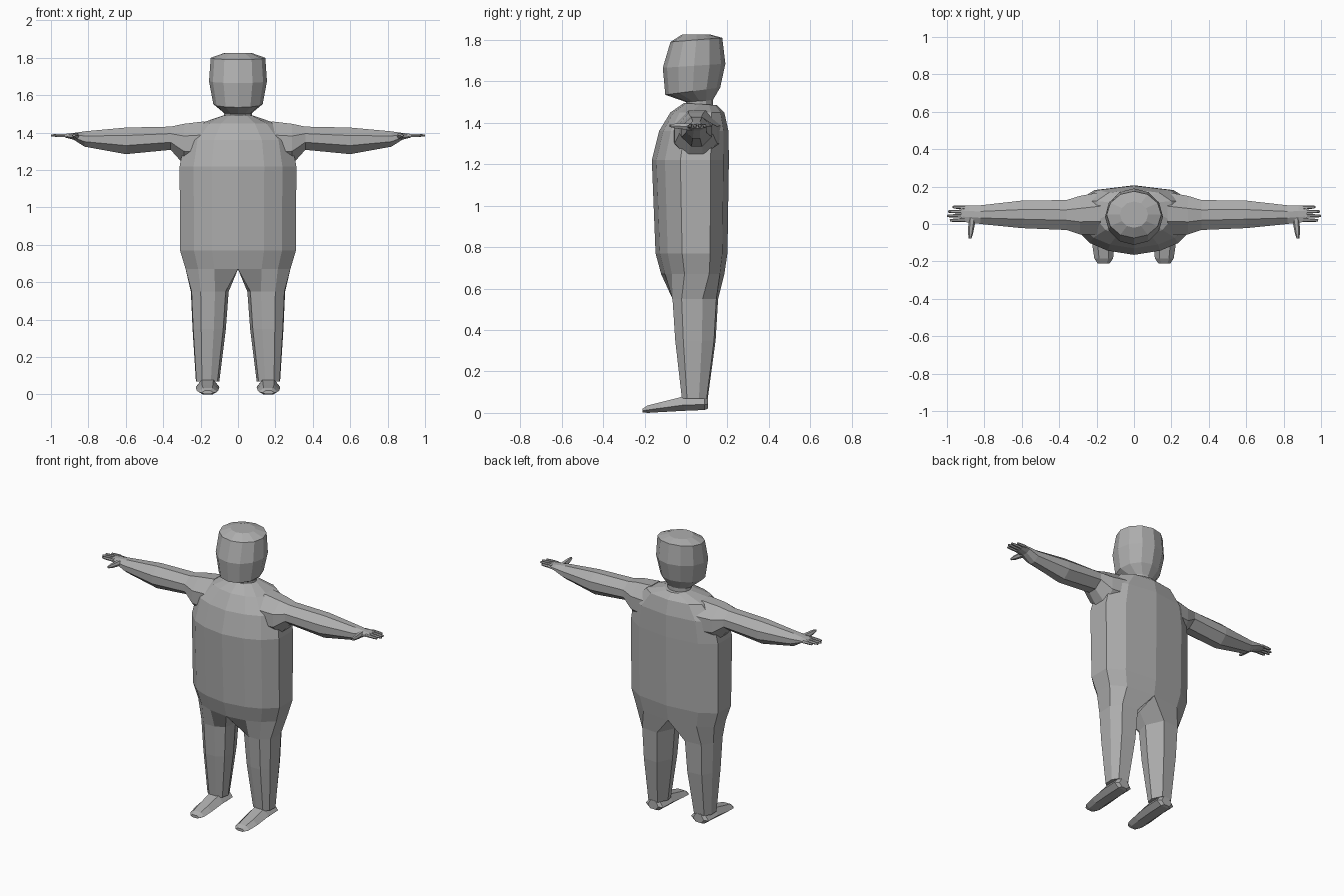
import bpy, bmesh, math
from mathutils import Vector

if "Cube" in bpy.data.objects:
    bpy.data.objects.remove(bpy.data.objects["Cube"])

grey = bpy.data.materials.new("plain_grey")
grey.diffuse_color = (0.42, 0.42, 0.42, 1)
grey.use_nodes = True
grey.node_tree.nodes["Principled BSDF"].inputs["Base Color"].default_value = grey.diffuse_color


def loft(name, rings, cap_start=True, cap_end=True, mirror=False):
    """Skin a list of equal-length point rings with flat faces."""
    bm = bmesh.new()
    rows = [[bm.verts.new(p) for p in ring] for ring in rings]
    n = len(rows[0])
    for a, b in zip(rows, rows[1:]):
        for i in range(n):
            j = (i + 1) % n
            bm.faces.new((a[i], a[j], b[j], b[i]))
    if cap_start:
        bm.faces.new(rows[0][::-1])
    if cap_end:
        bm.faces.new(rows[-1])
    if mirror:
        geo = bmesh.ops.duplicate(bm, geom=bm.verts[:] + bm.edges[:] + bm.faces[:])["geom"]
        for v in geo:
            if isinstance(v, bmesh.types.BMVert):
                v.co.x *= -1
    bmesh.ops.recalc_face_normals(bm, faces=bm.faces[:])
    mesh = bpy.data.meshes.new(name)
    bm.to_mesh(mesh)
    bm.free()
    mesh.materials.append(grey)
    obj = bpy.data.objects.new(name, mesh)
    bpy.context.collection.objects.link(obj)
    return obj


def torso_half(w, front, back):
    """Right half of a torso section, front centre to back centre."""
    d = back - front
    return [(0, front), (.45 * w, front + .06 * d), (.76 * w, front + .17 * d),
            (w, front + .37 * d), (w, front + .76 * d), (.68 * w, back - .07 * d), (0, back)]


def full_ring(half, z):
    left = [(-x, y) for x, y in half[-2:0:-1]]
    return [(x, y, z) for x, y in half + left]


def head_ring(w, front, back, z_front, z_back):
    pts = []
    for i in range(12):
        a = i * math.pi / 6
        t = (1 - math.cos(a)) / 2
        pts.append((w * math.sin(a), front + (back - front) * t, z_front + (z_back - z_front) * t))
    return pts


# torso, open at the hips where the legs join
hip = torso_half(.28, -.12, .185)
torso = [full_ring(hip, .67)]
for w, front, back, z in [(.31, -.147, .20, .77), (.312, -.165, .207, 1.22),
                          (.285, -.13, .205, 1.36), (.20, -.075, .185, 1.45)]:
    torso.append(full_ring(torso_half(w, front, back), z))
torso.append(head_ring(.085, -.01, .15, 1.495, 1.485))
loft("torso", torso, cap_start=False)

# neck and head
loft("head", [
    head_ring(.078, 0, .13, 1.47, 1.47),
    head_ring(.075, 0, .13, 1.50, 1.51),
    head_ring(.132, -.10, .165, 1.535, 1.57),
    head_ring(.155, -.112, .19, 1.665, 1.685),
    head_ring(.146, -.075, .175, 1.79, 1.81),
    head_ring(.075, -.02, .12, 1.825, 1.825)])

# legs, starting from half of the hip section plus a crotch point
leg = [[(x, y, .67) for x, y in hip + [(0, .03)]]]
shape = [(.08, .14), (.36, 0), (.74, 0), (.98, .2), (1, .66), (.8, .96), (.25, 1), (0, .5)]
for x0, x1, y0, y1, z in [(.05, .252, -.065, .155, .55), (.065, .243, -.052, .143, .35),
                          (.10, .225, -.02, .105, .07)]:
    leg.append([(x0 + (x1 - x0) * u, y0 + (y1 - y0) * v, z) for u, v in shape])
loft("legs", leg, cap_start=False, mirror=True)

# feet, lofted from heel to toe
foot = []
for y, x0, x1, z0, z1 in [(.105, .125, .20, .02, .075), (.09, .10, .225, .014, .08),
                          (-.01, .10, .225, .01, .08), (-.12, .105, .222, .004, .052),
                          (-.185, .112, .212, 0, .036), (-.21, .13, .195, .003, .02)]:
    m = (x1 - x0) * .25
    foot.append([(x0 + m, y, z0), (x1 - m, y, z0), (x1, y, z0 + .4 * (z1 - z0)),
                 (x1 - m, y, z1), (x0 + m, y, z1), (x0, y, z0 + .4 * (z1 - z0))])
loft("feet", foot, mirror=True)

# arms, eight-sided sections from shoulder to palm
arm = []
for x, y0, y1, z0, z1 in [(.18, -.06, .17, 1.22, 1.46), (.29, -.055, .15, 1.23, 1.447),
                          (.36, -.032, .128, 1.308, 1.432), (.60, -.022, .125, 1.285, 1.427),
                          (.82, 0, .10, 1.325, 1.407), (.88, .008, .098, 1.363, 1.398),
                          (.925, .012, .098, 1.374, 1.393)]:
    y, z, a, b = (y0 + y1) / 2, (z0 + z1) / 2, (y1 - y0) / 2, (z1 - z0) / 2
    arm.append([(x, y + a * u, z + b * v) for u, v in
                [(-.35, -1), (.35, -1), (1, -.35), (1, .4), (.35, 1), (-.35, 1), (-1, .4), (-1, -.35)]])
loft("arms", arm, mirror=True)


def digit(name, start, end, r0, r1):
    a, b = Vector(start), Vector(end)
    side = (b - a).cross(Vector((0, 0, 1))).normalized()
    rings = []
    for t, r in [(0, r0), (.75, (r0 + r1) / 2), (1, r1)]:
        c = a.lerp(b, t)
        rings.append([c + side * r * u + Vector((0, 0, r * v))
                      for u, v in [(-1, 0), (-.5, -.85), (.5, -.85), (1, 0), (.5, .85), (-.5, .85)]])
    loft(name, rings, mirror=True)


# fingers and thumbs
for i, tip in enumerate([.985, 1.0, .995, .97]):
    y = .022 + i * .022
    digit(f"finger_{i + 1}", (.905, y, 1.385), (tip, y + (i - 1.5) * .002, 1.385), .011, .006)
digit("thumb", (.865, .03, 1.38), (.877, -.078, 1.386), .02, .007)
